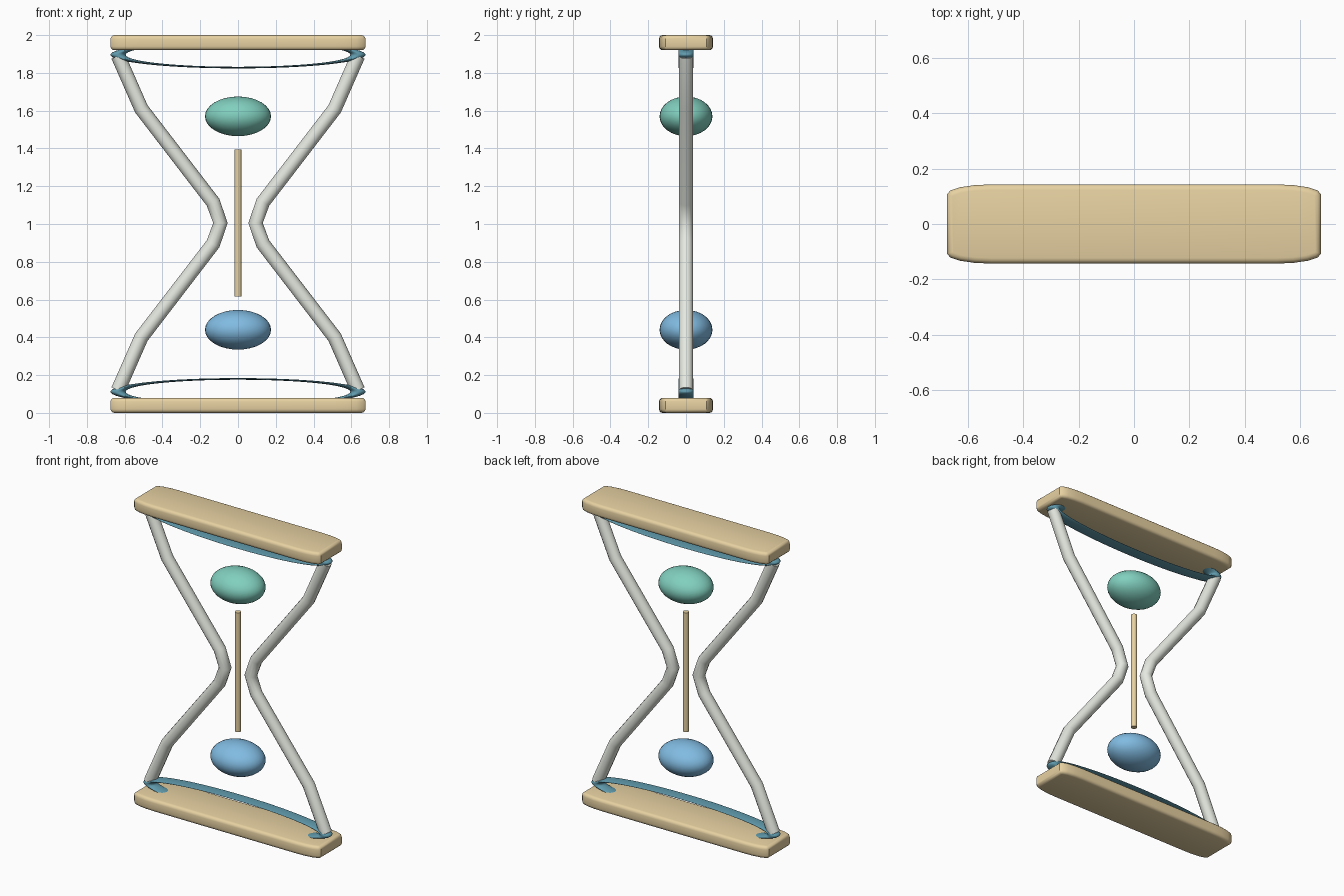
import bpy, bmesh, math

if "Cube" in bpy.data.objects:
    bpy.data.objects.remove(bpy.data.objects["Cube"])


def material(name, rgb):
    m = bpy.data.materials.new(name)
    m.diffuse_color = (*rgb, 1)
    m.use_nodes = True
    m.node_tree.nodes["Principled BSDF"].inputs["Base Color"].default_value = m.diffuse_color
    return m


WOOD = material("wood", (0.80, 0.64, 0.36))
TEAL = material("ring_teal", (0.12, 0.33, 0.42))
TUBE = material("pale_tube", (0.78, 0.81, 0.74))
GREEN = material("green", (0.22, 0.63, 0.52))
BLUE = material("blue", (0.22, 0.50, 0.76))


def finish(name, mat, smooth=True):
    o = bpy.context.object
    o.name = name
    o.data.materials.append(mat)
    if smooth:
        bpy.ops.object.shade_smooth_by_angle(angle=math.radians(40))
    return o


def plate(name, z):
    # soft slab: outline with long elliptical corners, rounded rims
    hx, hy, hz, rx, ry = 0.675, 0.143, 0.04, 0.16, 0.035
    bm = bmesh.new()
    vs = []
    for q in range(4):
        sx, sy = [(1, 1), (-1, 1), (-1, -1), (1, -1)][q]
        for i in range(5):
            a = math.pi / 2 * (q + i / 4)
            vs.append(bm.verts.new((sx * (hx - rx) + rx * math.cos(a),
                                    sy * (hy - ry) + ry * math.sin(a), -hz)))
    base = bm.faces.new(vs)
    top = bmesh.ops.extrude_face_region(bm, geom=[base])["geom"]
    bmesh.ops.translate(bm, vec=(0, 0, 2 * hz),
                        verts=[v for v in top if isinstance(v, bmesh.types.BMVert)])
    bmesh.ops.recalc_face_normals(bm, faces=bm.faces)
    rims = [e for e in bm.edges if abs(e.verts[0].co.z - e.verts[1].co.z) < 1e-5]
    bmesh.ops.bevel(bm, geom=rims, offset=0.02, segments=3, profile=0.5, affect='EDGES')
    me = bpy.data.meshes.new(name)
    bm.to_mesh(me)
    bm.free()
    o = bpy.data.objects.new(name, me)
    bpy.context.collection.objects.link(o)
    o.location.z = z
    bpy.context.view_layer.objects.active = o
    bpy.ops.object.select_all(action='DESELECT')
    o.select_set(True)
    finish(name, WOOD)


def ring(name, z):
    # upright ring flattened in height
    bpy.ops.mesh.primitive_torus_add(major_radius=0.635, minor_radius=0.04,
                                     major_segments=64, minor_segments=16,
                                     rotation=(math.pi / 2, 0, 0))
    bpy.ops.object.transform_apply(location=False, rotation=True, scale=False)
    o = finish(name, TEAL)
    o.location.z = z
    o.scale.z = 0.107


def bulb(name, z, mat):
    bpy.ops.mesh.primitive_uv_sphere_add(segments=32, ring_count=16, radius=1,
                                         location=(0, 0, z))
    o = finish(name, mat)
    o.scale = (0.175, 0.14, 0.105)


def side_tube(name, side):
    # bent tube following the hourglass outline
    pts = [(0.635, 0.12), (0.512, 0.40), (0.132, 0.895), (0.093, 1.005),
           (0.132, 1.115), (0.512, 1.61), (0.635, 1.89)]
    cu = bpy.data.curves.new(name, 'CURVE')
    cu.dimensions = '3D'
    cu.bevel_depth = 0.038
    cu.bevel_resolution = 4
    cu.use_fill_caps = True
    sp = cu.splines.new('POLY')
    sp.points.add(len(pts) - 1)
    for p, (x, z) in zip(sp.points, pts):
        p.co = (side * x, 0, z, 1)
    sp.use_smooth = True
    cu.materials.append(TUBE)
    bpy.context.collection.objects.link(bpy.data.objects.new(name, cu))


plate("bottom_plate", 0.04)
plate("top_plate", 1.96)
ring("bottom_ring", 0.112)
ring("top_ring", 1.896)
side_tube("left_tube", -1)
side_tube("right_tube", 1)
bulb("upper_sand", 1.57, GREEN)
bulb("lower_sand", 0.44, BLUE)

# falling stream
bpy.ops.mesh.primitive_cylinder_add(vertices=16, radius=0.019, depth=0.78,
                                    location=(0, 0, 1.005))
finish("sand_stream", WOOD)
